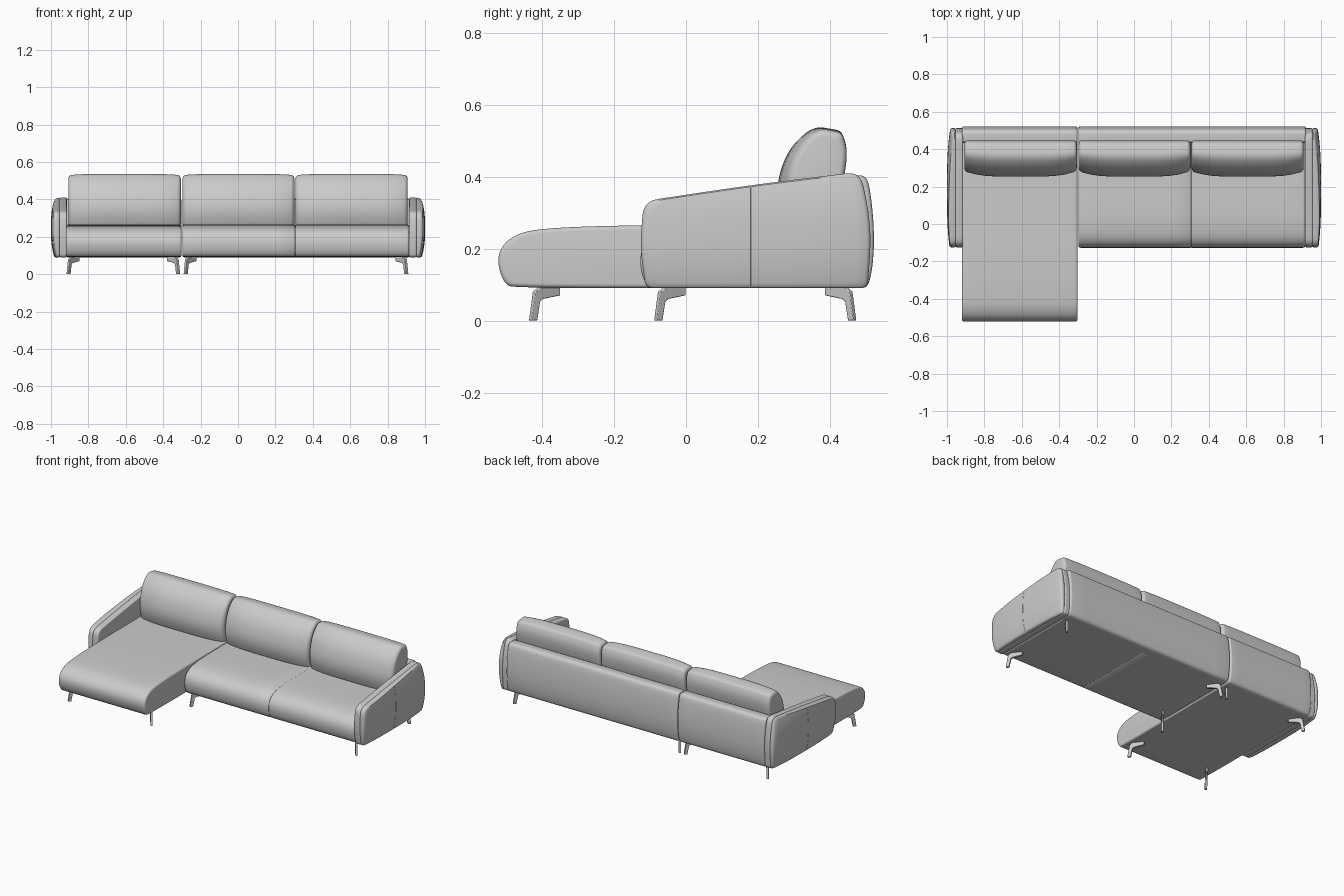
import bpy, bmesh, math
from mathutils import Vector

if "Cube" in bpy.data.objects:
    bpy.data.objects.remove(bpy.data.objects["Cube"])


def outline(pts, step=0.05):
    """Round every (a, b, radius) corner, then split long straight runs."""
    out, n = [], len(pts)
    for i, (a, b, r) in enumerate(pts):
        p = Vector((a, b))
        ends = []
        for q in (pts[i - 1], pts[(i + 1) % n]):
            d = Vector(q[:2]) - p
            ends.append(p + d.normalized() * min(r, d.length * 0.499))
        for k in range(6):
            t = k / 5
            out.append(ends[0] * (1 - t) ** 2 + p * 2 * t * (1 - t) + ends[1] * t * t)
    dense = []
    for i, p in enumerate(out):
        q = out[(i + 1) % len(out)]
        m = max(1, math.ceil((q - p).length / step))
        dense += [p.lerp(q, k / m) for k in range(m)]
    return dense


def skin(name, rings):
    """Closed surface through matching rings of points, capped at both ends."""
    bm = bmesh.new()
    vs = [[bm.verts.new(c) for c in ring] for ring in rings]
    n = len(vs[0])
    for r0, r1 in zip(vs, vs[1:]):
        for i in range(n):
            j = (i + 1) % n
            bm.faces.new((r0[i], r0[j], r1[j], r1[i]))
    bm.faces.new(vs[0][::-1])
    bm.faces.new(vs[-1])
    bmesh.ops.remove_doubles(bm, verts=bm.verts, dist=1e-5)
    bmesh.ops.recalc_face_normals(bm, faces=bm.faces)
    me = bpy.data.meshes.new(name)
    bm.to_mesh(me)
    bm.free()
    ob = bpy.data.objects.new(name, me)
    bpy.context.collection.objects.link(ob)
    bpy.ops.object.select_all(action='DESELECT')
    ob.select_set(True)
    bpy.context.view_layer.objects.active = ob
    bpy.ops.object.shade_smooth_by_angle(angle=math.radians(40))
    return ob


def upholstered(name, prof, x0, x1, r, bulge=0.0, seam=None):
    """Side profile (y, z) swept along x with rounded ends and optional crown."""
    pts = outline(prof)
    ys, zs = [p.x for p in pts], [p.y for p in pts]
    cy, cz = (min(ys) + max(ys)) / 2, (min(zs) + max(zs)) / 2
    hy, hz = max(ys) - cy, max(zs) - cz
    arc = [(r * (1 - math.sin(a)), r * (1 - math.cos(a)))
           for a in (math.pi / 2 * k / 5 for k in range(6))]
    sec = [(x0 + d, i) for d, i in arc] + [(x1 - d, i) for d, i in arc]
    sec += [(x0 + r + (x1 - x0 - 2 * r) * k / 12, 0) for k in range(1, 12)]
    if seam is not None:
        sec += [(seam - 0.004, 0), (seam, 0.003), (seam + 0.004, 0)]
    rings = []
    for x, ins in sorted(sec):
        t = abs(2 * x - x0 - x1) / (x1 - x0)
        ring = []
        for p in pts:
            u, v = (p.x - cy) / hy, (p.y - cz) / hz
            y = cy + u * (hy - ins) + bulge * t ** 4 * (1 - u) / 2
            z = cz + v * (hz - ins) - bulge * 0.25 * t ** 4 * (1 + v) / 2
            ring.append((x, y, z))
        rings.append(ring)
    return skin(name, rings)


# Seats: long chaise on the left, double seat on the right
chaise = [(-0.47, .09, 1), (-0.505, .1, 1), (-0.525, .16, 1), (-0.515, .205, 1), (-0.475, .24, 1),
          (-0.40, .257, 1), (-0.15, .266, 1), (0.45, .266, .01), (0.45, .09, .01)]
bench = [(-0.08, .09, 1), (-0.115, .1, 1), (-0.13, .16, 1), (-0.12, .21, 1), (-0.085, .243, 1),
         (-0.02, .259, 1), (0.08, .266, 1), (0.45, .266, .01), (0.45, .09, .01)]
upholstered("chaise_seat", chaise, -0.92, -0.302, 0.012)
upholstered("double_seat", bench, -0.298, 0.915, 0.012, seam=0.305)

# Back panels behind the cushions
back = [(0.43, .09, .01), (0.505, .09, .02), (0.52, .15, 1), (0.524, .25, 1), (0.512, .37, 1),
        (0.498, .405, .02), (0.435, .402, .015)]
upholstered("chaise_back", back, -0.92, -0.302, 0.012)
upholstered("double_seat_back", back, -0.298, 0.92, 0.012)

# Three loose back cushions
cushion = [(0.275, .255, .02), (0.248, .34, 1), (0.264, .43, 1), (0.30, .495, 1), (0.358, .541, .03),
           (0.432, .528, .015), (0.452, .47, 1), (0.43, .36, 1), (0.40, .255, .02)]
for i, (a, b) in enumerate([(-0.907, -0.306), (-0.296, 0.301), (0.307, 0.907)]):
    upholstered(f"back_cushion_{i + 1}", cushion, a, b, 0.018, bulge=0.03)

# Arms: inner slab plus a domed outer pad with a vertical seam
arm = [(-0.112, .09, .02), (-0.128, .2, 1), (-0.118, .332, .04), (0.18, .377, 1), (0.485, .414, .04),
       (0.517, .26, 1), (0.505, .09, .02)]
arm_pts = outline(arm, 0.025)
CY, CZ = 0.18, 0.245


def dome(y, z):
    u, v = abs(y - CY) / 0.32, abs(z - CZ) / 0.16
    return 1.0 - 0.016 * u ** 3 - 0.02 * v ** 2.5


for side, s in (("left", -1), ("right", 1)):
    lo, hi = sorted((s * 0.914, s * 0.956))
    upholstered(f"{side}_arm_slab", arm, lo, hi, 0.01)

    def ring(k, x=None, drop=0.0):
        out = []
        for p in arm_pts:
            y, z = CY + (p.x - CY) * k, CZ + (p.y - CZ) * k
            out.append((s * (x if x else dome(y, z) - drop), y, z))
        return out
    rings = [ring(0.97, 0.953), ring(0.99, 0.956), ring(1, 0.960), ring(1, drop=0.008),
             ring(0.99, drop=0.003), ring(0.97)]
    rings += [ring(k / 10) for k in range(9, 0, -1)]
    skin(f"{side}_arm_pad", rings)

    seam = []
    for k in range(17):
        z = 0.096 + 0.274 * k / 16
        x = dome(CY, z)
        seam.append([(s * (x + dx), CY + dy, z)
                     for dx, dy in ((-.002, -.002), (.0008, 0), (-.002, .002))])
    skin(f"{side}_arm_seam", seam)

# Bent metal legs, each turned diagonally in from its corner
leg = [(0, 0), (0.02, 0), (0.03, .052), (0.04, .06), (0.1, .07), (0.1, .092), (0.03, .092), (0.013, .08)]


def add_leg(name, x, y, sx, sy):
    d, w = Vector((0.6 * sx, 0.8 * sy, 0)), Vector((-0.8 * sy, 0.6 * sx, 0)) * 0.007
    base = Vector((x, y, 0))
    ob = skin(name, [[base + d * a + w * k + Vector((0, 0, z)) for a, z in leg] for k in (-1, 1)])
    bev = ob.modifiers.new("soft_edges", 'BEVEL')
    bev.width, bev.segments = 0.002, 2


for part, x0, x1, yf in (("chaise", -0.912, -0.314, -0.433), ("double_seat", -0.286, 0.906, -0.085)):
    for end, y, sy in (("front", yf, 1), ("back", 0.47, -1)):
        add_leg(f"{part}_{end}_left_leg", x0, y, 1, sy)
        add_leg(f"{part}_{end}_right_leg", x1, y, -1, sy)
